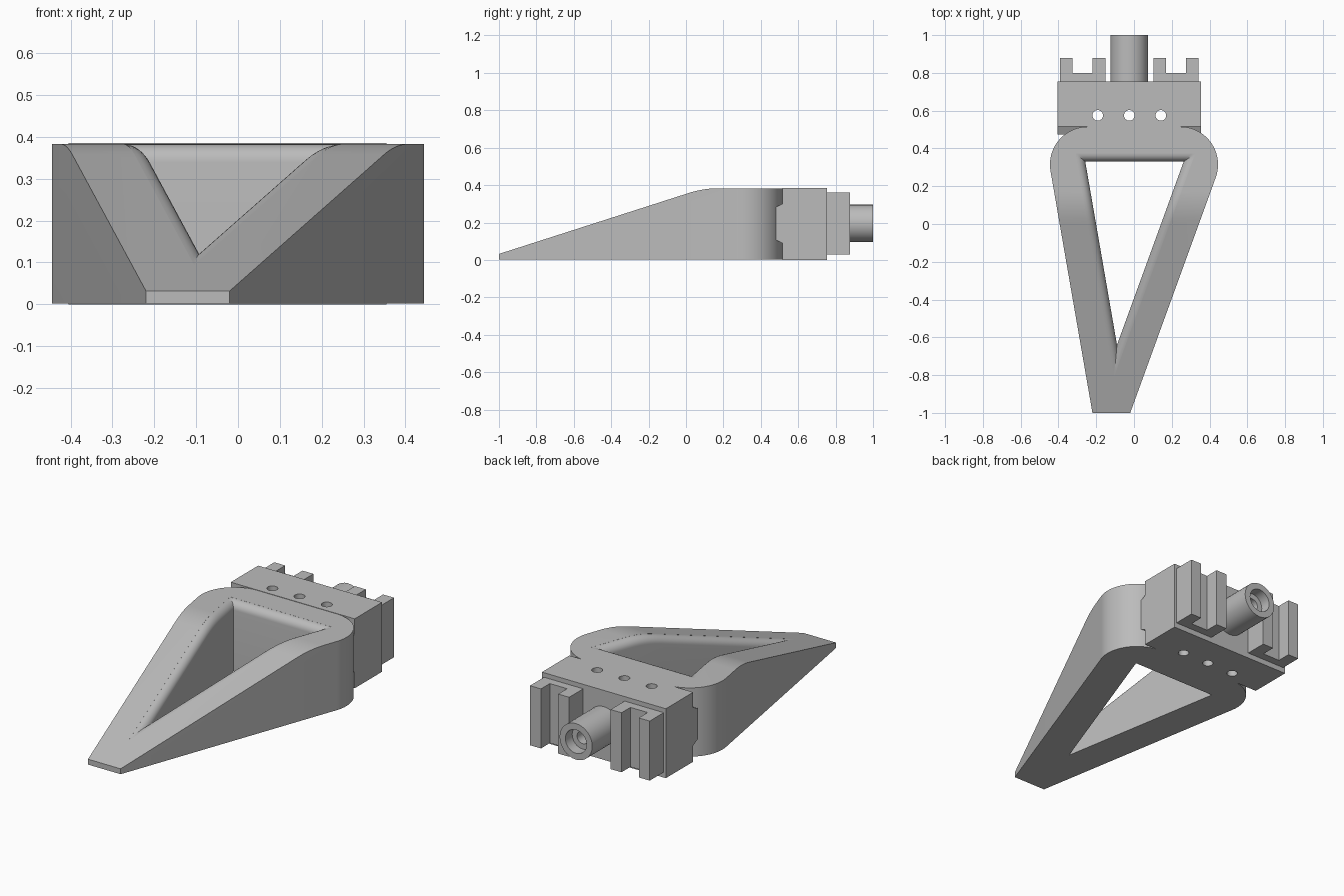
import bpy, bmesh, math
from mathutils import Vector

cube = bpy.data.objects.get("Cube")
if cube:
    bpy.data.objects.remove(cube, do_unlink=True)

grey = bpy.data.materials.new("plain grey")
grey.use_nodes = True
COLOUR = (0.5, 0.5, 0.5, 1)
grey.diffuse_color = COLOUR
grey.node_tree.nodes["Principled BSDF"].inputs["Base Color"].default_value = COLOUR


def loft(name, rings):
    """Closed solid through rings of equal point count."""
    bm = bmesh.new()
    rows = [[bm.verts.new(p) for p in ring] for ring in rings]
    for a, b in zip(rows, rows[1:]):
        for i in range(len(a)):
            j = (i + 1) % len(a)
            bm.faces.new((a[i], a[j], b[j], b[i]))
    bm.faces.new(rows[0][::-1])
    bm.faces.new(rows[-1])
    bmesh.ops.recalc_face_normals(bm, faces=bm.faces)
    mesh = bpy.data.meshes.new(name)
    bm.to_mesh(mesh)
    bm.free()
    mesh.materials.append(grey)
    ob = bpy.data.objects.new(name, mesh)
    bpy.context.collection.objects.link(ob)
    return ob


def prism_z(name, pts, lo, hi):
    return loft(name, [[(x, y, z) for x, y in pts] for z in (lo, hi)])


def prism_x(name, pts, lo, hi):
    return loft(name, [[(x, y, z) for y, z in pts] for x in (lo, hi)])


def circle(cx, cy, r, start=0, end=360, n=32):
    """Points on an arc; a full circle leaves out the repeated last point."""
    count = n if end - start == 360 else n + 1
    angles = [math.radians(start + (end - start) * i / n) for i in range(count)]
    return [(cx + r * math.cos(a), cy + r * math.sin(a)) for a in angles]


def rod_y(name, x, z, r, lo, hi):
    return loft(name, [[(px, y, pz) for px, pz in circle(x, z, r)] for y in (lo, hi)])


def boolean(ob, tool, operation="DIFFERENCE"):
    mod = ob.modifiers.new("cut", "BOOLEAN")
    mod.object, mod.operation, mod.solver = tool, operation, "EXACT"
    deps = bpy.context.evaluated_depsgraph_get()
    mesh = bpy.data.meshes.new_from_object(ob.evaluated_get(deps))
    ob.modifiers.clear()
    ob.data = mesh
    bpy.data.objects.remove(tool, do_unlink=True)


# Height of the frame's upper surface: a ramp blending into a flat
BASE, TOP, NOSE, SLOPE, BLEND = 0.002, 0.383, 0.032, 0.321, 0.08
BEND = -1 + (TOP - NOSE) / SLOPE


def roof(y):
    if y > BEND + BLEND:
        return TOP
    u = max(0, y - BEND + BLEND)
    return NOSE + SLOPE * (y + 1) - SLOPE * u * u / (4 * BLEND)


# Frame: rounded wedge outline trimmed by the side profile
outline = [(-0.22, -1), (-0.02, -1)]
outline += circle(0.245, 0.315, 0.2, -20, 90, 20)
outline += circle(-0.245, 0.315, 0.2, 90, 189.8, 20)
frame = prism_z("frame", outline, BASE, 0.6)
steps = [-1.1] + [BEND - BLEND + 2 * BLEND * i / 12 for i in range(13)] + [0.7]
profile = [(y, roof(y)) for y in steps] + [(0.7, 0.8), (-1.1, 0.8)]
boolean(frame, prism_x("frame_trim", profile, -0.7, 0.7))

# Triangular opening with a rounded upper rim
corners = [Vector(c) for c in ((-0.09, -0.64), (0.263, 0.33), (-0.258, 0.33))]
sides = [(corners[(i + 1) % 3] - corners[(i + 2) % 3]).length for i in range(3)]
centre = sum((c * s for c, s in zip(corners, sides)), Vector((0, 0))) / sum(sides)
inradius = 0.33 - centre.y
RIM = 0.043


def opening(offset, height):
    tri = [centre + (c - centre) * (inradius + offset) / inradius for c in corners]
    pts = [tri[k].lerp(tri[(k + 1) % 3], i / 40) for k in range(3) for i in range(40)]
    return [(p.x, p.y, height(p.y)) for p in pts]


rings = [opening(0, lambda y: -0.1)]
for i in range(9):
    a = math.radians(90 * i / 8)
    drop = RIM * (1 - math.sin(a)) + 0.0004
    rings.append(opening(RIM * (1 - math.cos(a)), lambda y: roof(y) - drop))
rings.append(opening(RIM, lambda y: 0.7))
boolean(frame, loft("opening_cutter", rings))

# Mounting block with a chamfered tongue and three vertical holes
MID = -0.025
block = prism_x("mounting_block", [
    (0.755, 0), (0.755, 0.385), (0.515, 0.385), (0.515, 0.3), (0.475, 0.28),
    (0.475, 0.11), (0.515, 0.09), (0.515, 0)], MID - 0.38, MID + 0.38)
for k in (-1, 0, 1):
    boolean(block, prism_z("hole_cutter", circle(MID + k * 0.167, 0.575, 0.028), -0.1, 0.5))

# Pronged brackets on the back
for side, cx in (("right", -0.272), ("left", 0.222)):
    u_shape = [(-0.12, 0.75), (0.12, 0.75), (0.12, 0.878), (0.053, 0.878),
               (0.053, 0.8), (-0.053, 0.8), (-0.053, 0.878), (-0.12, 0.878)]
    prism_z(side + "_bracket", [(cx + x, y) for x, y in u_shape], 0.03, 0.36)

# Stepped hollow spigot
spigot = rod_y("spigot", MID, 0.195, 0.1, 0.75, 1)
boolean(spigot, rod_y("recess_cutter", MID, 0.195, 0.065, 0.94, 1.1))
boolean(spigot, rod_y("bore_cutter", MID, 0.195, 0.035, 0.8, 1.05))

# Smooth the curved surfaces, keep the hard edges
bpy.ops.object.select_all(action="DESELECT")
for ob in (frame, block, spigot):
    ob.select_set(True)
bpy.context.view_layer.objects.active = frame
bpy.ops.object.shade_smooth_by_angle(angle=math.radians(30))
